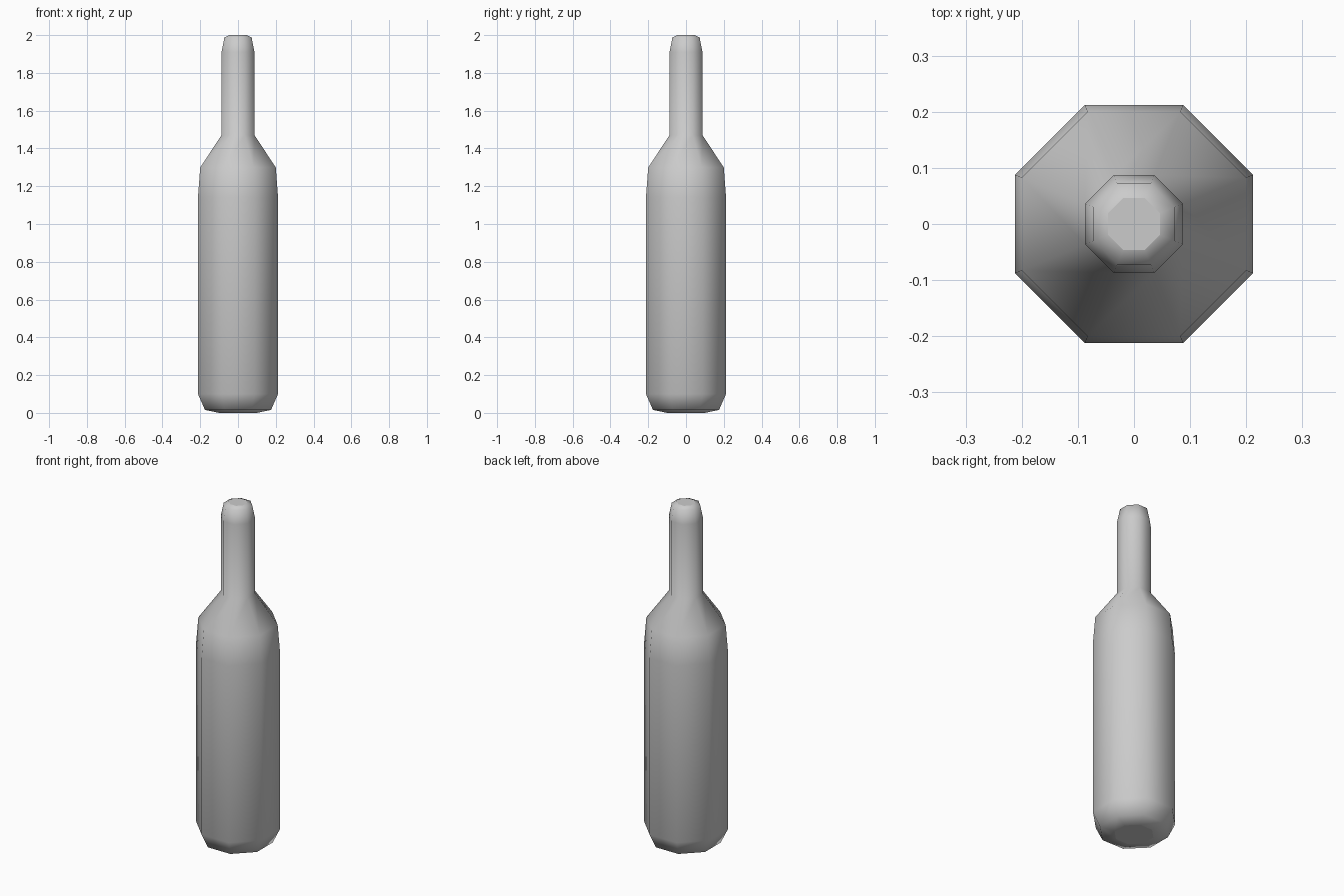
import bpy, bmesh, math

cube = bpy.data.objects.get("Cube")
if cube:
    bpy.data.objects.remove(cube, do_unlink=True)

SIDES = 8
# Bottle profile: (distance from axis to flat side, height)
PROFILE = [(0.10, 0.0), (0.175, 0.016), (0.212, 0.10), (0.212, 1.14),
           (0.20, 1.30), (0.087, 1.47), (0.087, 1.91), (0.072, 1.988),
           (0.046, 2.0)]


def make_material(name, color):
    mat = bpy.data.materials.new(name)
    mat.use_nodes = True
    mat.diffuse_color = color
    mat.node_tree.nodes["Principled BSDF"].inputs["Base Color"].default_value = color
    return mat


def ring(bm, apothem, z):
    radius = apothem / math.cos(math.pi / SIDES)
    angles = [(i + 0.5) * math.tau / SIDES for i in range(SIDES)]
    return [bm.verts.new((radius * math.cos(a), radius * math.sin(a), z)) for a in angles]


# Bottle wall: smooth bands between octagonal rings
bm = bmesh.new()
rings = [ring(bm, r, z) for r, z in PROFILE]
for low, high in zip(rings, rings[1:]):
    for i in range(SIDES):
        j = (i + 1) % SIDES
        bm.faces.new((low[i], low[j], high[j], high[i])).smooth = True

# Flat base and mouth caps
bm.faces.new(rings[0][::-1])
bm.faces.new(rings[-1])

mesh = bpy.data.meshes.new("bottle")
bm.to_mesh(mesh)
bm.free()
mesh.materials.append(make_material("grey", (0.6, 0.6, 0.6, 1.0)))
bottle = bpy.data.objects.new("bottle", mesh)
bpy.context.collection.objects.link(bottle)
